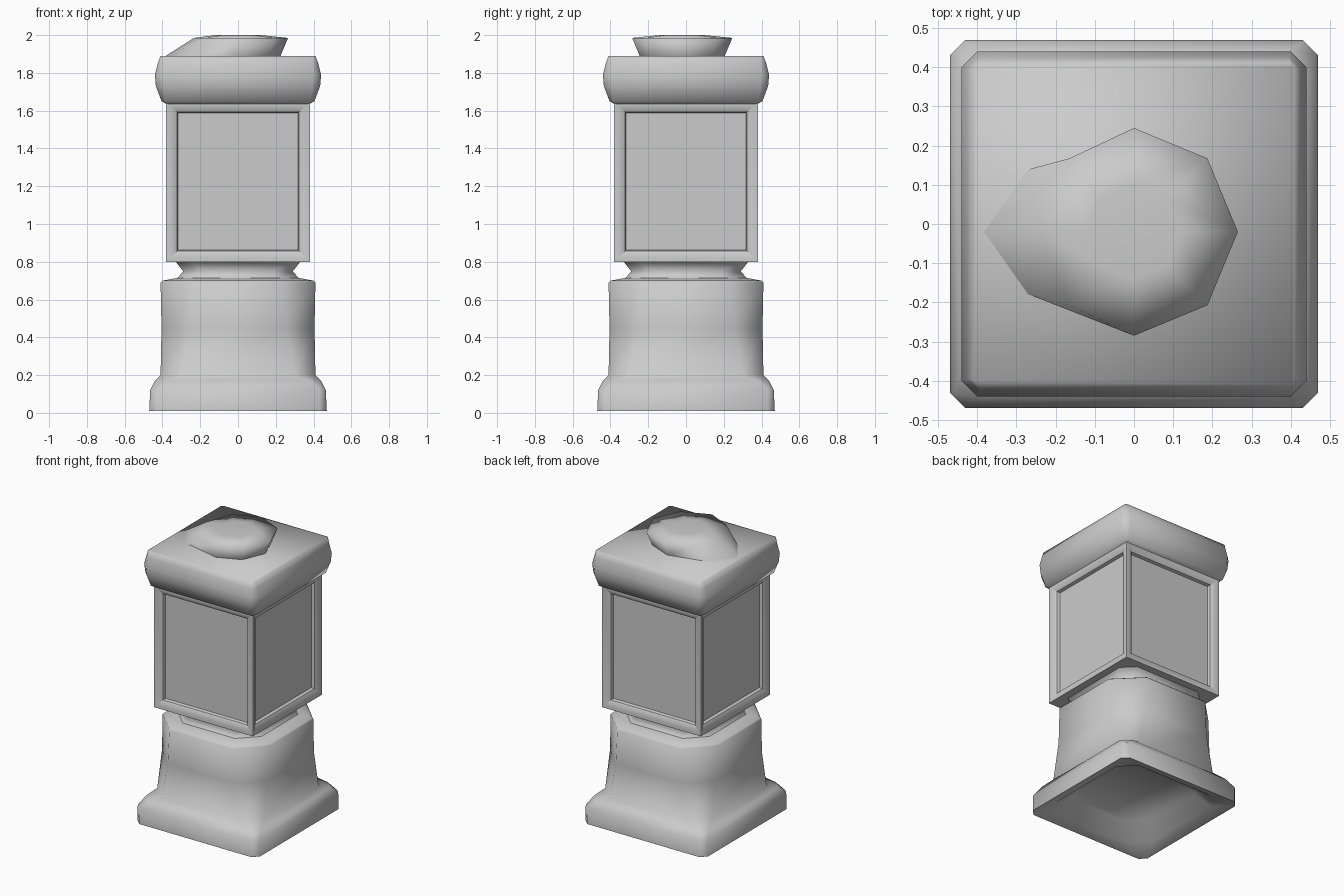
import bpy, bmesh, math

if "Cube" in bpy.data.objects:
    bpy.data.objects.remove(bpy.data.objects["Cube"])


def square_ring(half, cut, z):
    """Square cross-section with chamfered corners, counter-clockwise."""
    a, b = half, half - cut
    return [(a, -b, z), (a, b, z), (b, a, z), (-b, a, z),
            (-a, b, z), (-a, -b, z), (-b, -a, z), (b, -a, z)]


def finish(name, bm, angle=50):
    bmesh.ops.recalc_face_normals(bm, faces=bm.faces)
    mesh = bpy.data.meshes.new(name)
    bm.to_mesh(mesh)
    bm.free()
    obj = bpy.data.objects.new(name, mesh)
    bpy.context.collection.objects.link(obj)
    bpy.ops.object.select_all(action='DESELECT')
    obj.select_set(True)
    bpy.context.view_layer.objects.active = obj
    bpy.ops.object.shade_smooth_by_angle(angle=math.radians(angle))
    return obj


def stack(name, rings, angle=50, bottom=True, top=True):
    """Skin a list of rings from bottom to top."""
    bm = bmesh.new()
    loops = [[bm.verts.new(p) for p in ring] for ring in rings]
    n = len(loops[0])
    for lo, hi in zip(loops, loops[1:]):
        for i in range(n):
            j = (i + 1) % n
            bm.faces.new((lo[i], lo[j], hi[j], hi[i]))
    if bottom:
        bm.faces.new(loops[0][::-1])
    if top:
        bm.faces.new(loops[-1])
    return finish(name, bm, angle)


def squares(profile):
    return [square_ring(*p) for p in profile]


# Flared foot with a hollow underside, running up into the pedestal and ledge
stack("pedestal", squares([
    (0.33, 0.12, 0.14), (0.39, 0.10, 0.04), (0.47, 0.04, 0.01),
    (0.465, 0.03, 0.12), (0.44, 0.06, 0.17), (0.41, 0.11, 0.20),
    (0.405, 0.15, 0.45), (0.41, 0.17, 0.69), (0.40, 0.17, 0.70),
    (0.32, 0.12, 0.715)]), 80, top=False)

# Narrow neck
stack("neck", squares([(0.32, 0.12, 0.715), (0.29, 0.10, 0.75),
                       (0.33, 0.08, 0.80)]), 80, bottom=False, top=False)

# Lantern box: softened corners, then a slightly sunken panel on each side
bm = bmesh.new()
H, Z0, Z1 = 0.38, 0.80, 1.65
lo = [bm.verts.new((x, y, Z0)) for x, y in ((-H, -H), (H, -H), (H, H), (-H, H))]
hi = [bm.verts.new((v.co.x, v.co.y, Z1)) for v in lo]
bm.faces.new(lo[::-1])
sides = [bm.faces.new((lo[i], lo[(i + 1) % 4], hi[(i + 1) % 4], hi[i]))
         for i in range(4)]
bm.normal_update()
bmesh.ops.inset_individual(bm, faces=sides, thickness=0.03, depth=0)
bm.normal_update()
bmesh.ops.inset_individual(bm, faces=sides, thickness=0.05, depth=-0.02)
bm.normal_update()
bmesh.ops.inset_individual(bm, faces=sides, thickness=0.008, depth=-0.02)
finish("lantern_box", bm, 35)

# Bulging cap
stack("cap", squares([
    (0.37, 0.01, 1.63), (0.405, 0.02, 1.65), (0.435, 0.04, 1.73),
    (0.44, 0.04, 1.79), (0.425, 0.03, 1.85), (0.41, 0.01, 1.89)]),
    95, bottom=False)


# Eight-sided finial, undercut except for its sloping left side
def octagon(r, z, left=1.0):
    pts = []
    for i in range(8):
        t = i * math.tau / 8
        x, y = r * math.cos(t), r * math.sin(t) - 0.02
        pts.append((x * left if x < -0.1 else x, y, z))
    return pts


stack("finial", [octagon(0.225, 1.89, 1.7), octagon(0.265, 1.985, 0.88),
                 octagon(0.12, 2.0)], 120, bottom=False)
